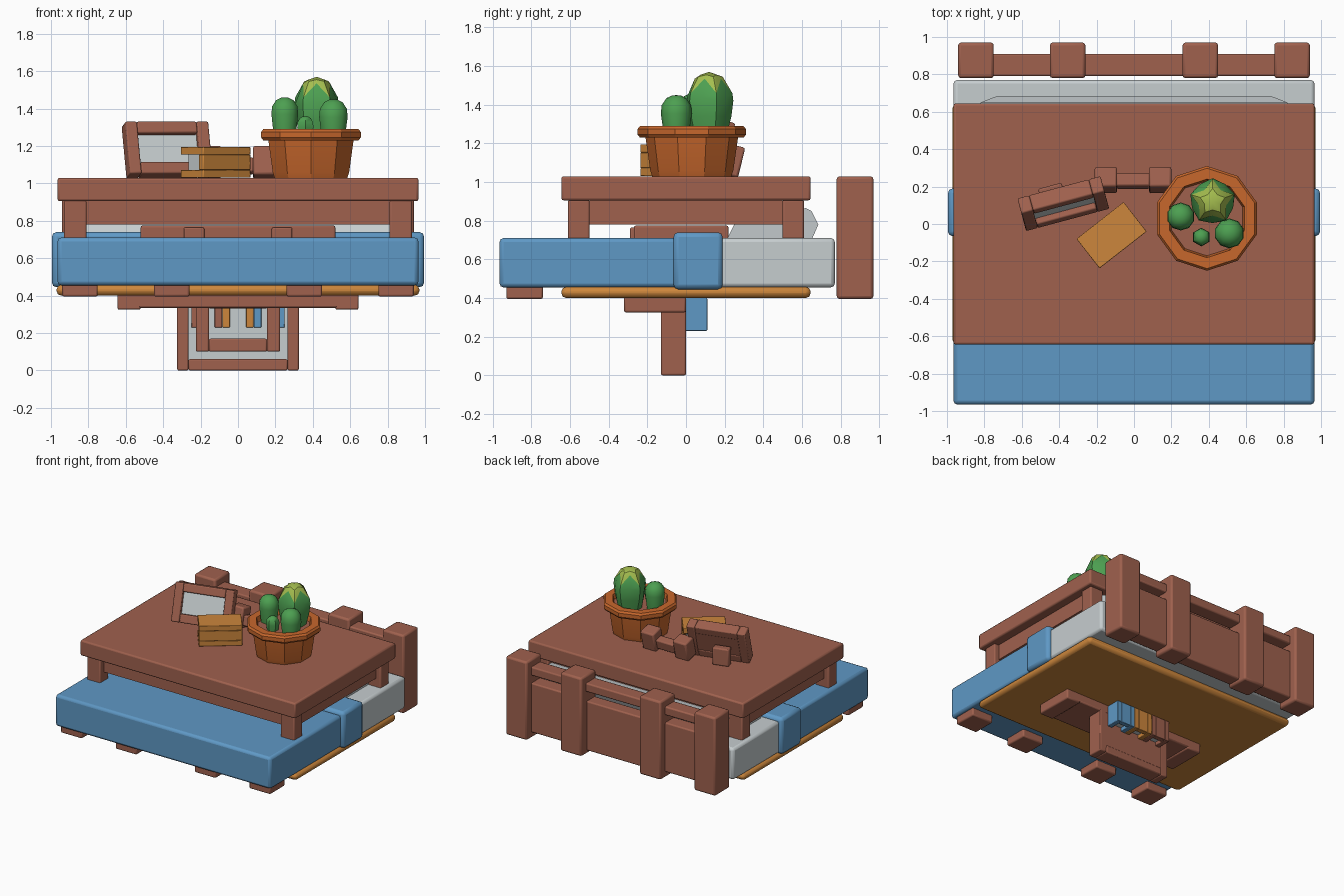
import bpy, bmesh, math
from mathutils import Matrix, Vector

if "Cube" in bpy.data.objects:
    bpy.data.objects.remove(bpy.data.objects["Cube"])


def material(name, r, g, b):
    m = bpy.data.materials.new(name)
    m.diffuse_color = tuple((c / 255) ** 2.2 for c in (r, g, b)) + (1,)
    m.use_nodes = True
    m.node_tree.nodes["Principled BSDF"].inputs["Base Color"].default_value = m.diffuse_color
    return m


BROWN = material("wood brown", 158, 97, 79)
BLUE = material("blanket blue", 95, 151, 196)
GREY = material("linen grey", 197, 204, 206)
ORANGE = material("ochre", 203, 133, 62)
POT = material("terracotta", 198, 103, 48)
GREEN = material("cactus green", 78, 158, 82)
LIME = material("cactus lime", 163, 188, 80)
I = Matrix.Identity(4)


def finish(name, bm, mats, matrix=I, bevel=0, angle=30):
    bmesh.ops.recalc_face_normals(bm, faces=bm.faces)
    me = bpy.data.meshes.new(name)
    bm.to_mesh(me)
    bm.free()
    ob = bpy.data.objects.new(name, me)
    bpy.context.collection.objects.link(ob)
    for m in mats:
        me.materials.append(m)
    ob.matrix_world = matrix
    if bevel:
        mod = ob.modifiers.new("rounded edges", 'BEVEL')
        mod.width, mod.segments = bevel, 2
    bpy.ops.object.select_all(action='DESELECT')
    ob.select_set(True)
    bpy.context.view_layer.objects.active = ob
    bpy.ops.object.shade_smooth_by_angle(angle=math.radians(angle))
    return ob


def boxes(name, mat, items, bevel=0.01, matrix=I):
    """Each item is (x0, x1, y0, y1, z0, z1)."""
    bm = bmesh.new()
    for x0, x1, y0, y1, z0, z1 in items:
        t = Matrix.Translation(((x0 + x1) / 2, (y0 + y1) / 2, (z0 + z1) / 2))
        s = Matrix.Diagonal((x1 - x0, y1 - y0, z1 - z0, 1))
        bmesh.ops.create_cube(bm, size=1, matrix=t @ s)
    return finish(name, bm, [mat], matrix, bevel)


def frame(name, hw, z0, z1, y0, y1, w, matrix=I):
    boxes(name, BROWN, [(-hw, -hw + w, y0, y1, z0, z1), (hw - w, hw, y0, y1, z0, z1),
                        (-hw + w, hw - w, y0, y1, z0, z0 + w),
                        (-hw + w, hw - w, y0, y1, z1 - w, z1)], 0.008, matrix)


def book(name, mat, l, w, t, c, matrix):
    """Length on x, spine at -y, thickness on z, c is the cover thickness."""
    l, w, t = l / 2, w / 2, t / 2
    boxes(name + "_cover", mat, [(-l, l, -w, w, -t, -t + c), (-l, l, -w, w, t - c, t),
                                 (-l, l, -w, -w + c, -t + c, t - c)], 0.004, matrix)
    boxes(name + "_pages", GREY, [(-l + .03, l - .03, -w + c, w - .03, -t + c, t - c)], 0, matrix)


def lathe(name, rings, n, mats, loc, mat_rule=lambda i: 0, angle=30):
    """Each ring is (radius, z) or (ridge radius, ridge z, valley radius, valley z)."""
    bm = bmesh.new()
    rows = []
    for ring in rings:
        if ring[0] == 0:
            rows.append([bm.verts.new((0, 0, ring[1]))] * n)
            continue
        row = []
        for k in range(n):
            r, z = ring[2:] if len(ring) == 4 and k % 2 else ring[:2]
            a = 2 * math.pi * (k + .5) / n
            row.append(bm.verts.new((r * math.cos(a), r * math.sin(a), z)))
        rows.append(row)
    for i in range(len(rows) - 1):
        for k in range(n):
            q = [rows[i][k], rows[i][(k + 1) % n], rows[i + 1][(k + 1) % n], rows[i + 1][k]]
            f = bm.faces.new(list(dict.fromkeys(q)))
            f.material_index = mat_rule(i)
    return finish(name, bm, mats, Matrix.Translation(loc), 0, angle)


# Table: top, legs and apron
boxes("table_top", BROWN, [(-.965, .965, -.645, .645, .905, 1.03)], .012)
boxes("table_legs", BROWN, [(sx - .06, sx + .06, sy - .055, sy + .055, .48, .91)
                            for sx in (-.87, .87) for sy in (-.555, .555)])
boxes("table_apron", BROWN, [(-.82, .82, y - .02, y + .02, .78, .91) for y in (-.54, .54)]
      + [(x - .02, x + .02, -.5, .5, .78, .91) for x in (-.87, .87)], 0)
boxes("under_table_shelf", BROWN, [(-.52, .52, -.27, .22, .6, .775),
                                   (-.29, -.18, -.29, -.2, .6, .765),
                                   (.18, .29, -.29, -.2, .6, .765)])

# Bed: mattress, blanket, folded band, feet
boxes("mattress", GREY, [(-.965, .965, .1, .77, .455, .71)], .02)
boxes("blanket", BLUE, [(-.965, .965, -.965, .18, .455, .71)], .02)
boxes("blanket_fold", BLUE, [(-.995, .995, -.065, .19, .445, .74)], .025)
POSTS = (-.845, -.355, .355, .845)
boxes("bed_feet", BROWN, [(x - .095, x + .095, -.93, -.74, .395, .48) for x in POSTS])

# Headboard: posts, slim top rail and panel
boxes("headboard_posts", BROWN, [(x - .095, x + .095, .78, .97, .395, 1.03) for x in POSTS], .015)
boxes("headboard_panels", BROWN, [(-.84, -.36, .79, .91, .44, .84), (-.36, .36, .79, .9, .42, .82),
                                  (.36, .84, .79, .91, .44, .84)])
boxes("headboard_rail", BROWN, [(-.84, .84, .79, .91, .9, .97)])

# Pillow: side profile extruded across the bed
bm = bmesh.new()
profile = [(.21, .7), (.25, .78), (.45, .84), (.62, .865), (.65, .85), (.685, .78), (.65, .7)]
f = bm.faces.new([bm.verts.new((-.82, y, z)) for y, z in profile])
ext = bmesh.ops.extrude_face_region(bm, geom=[f])["geom"]
bmesh.ops.translate(bm, vec=(1.64, 0, 0), verts=[g for g in ext if isinstance(g, bmesh.types.BMVert)])
for v in bm.verts:
    if v.co.y > .66:
        v.co.x *= .89
finish("pillow", bm, [GREY])

# Rug
boxes("rug", ORANGE, [(-.97, .97, -.645, .645, .4, .458)], .025)

# Hanging shelf with end blocks
boxes("hanging_shelf", BROWN, [(-.54, .54, -.32, 0, .335, .42)])
boxes("shelf_ends", BROWN, [(-.645, -.52, -.32, 0, .325, .42), (.52, .645, -.32, 0, .325, .42)])

# Nested hanging picture frame
frame("outer_frame", .325, 0, .4, -.13, 0, .06)
frame("inner_frame", .225, .1, .4, -.11, -.07, .07)
boxes("hanging_pane", GREY, [(-.28, .28, -.045, -.03, .04, .38)], 0)
boxes("hanging_back", BROWN, [(-.28, .28, -.03, -.004, .04, .38)], 0)

# Upright books with their spines at the back
for label, mat, x in (("brown", BROWN, -.167), ("ochre", ORANGE, 0), ("blue", BLUE, .167)):
    m = Matrix(((0, 0, 1, x), (0, -1, 0, .025), (1, 0, 0, .315), (0, 0, 0, 1)))
    book(label + "_book", mat, .17, .17, .165, .04, m)

# Book lying on the table
book("table_book", ORANGE, .32, .2, .165, .042,
     Matrix.Translation((-.12, -.06, 1.113)) @ Matrix.Rotation(math.radians(38), 4, 'Z'))

# Leaning picture frame with back stand
lean = (Matrix.Translation((-.365, .06, 1.04)) @ Matrix.Rotation(math.radians(15), 4, 'Z')
        @ Matrix.Rotation(math.radians(-20), 4, 'X'))
frame("standing_frame", .23, 0, .295, -.045, .045, .065, lean)
boxes("standing_pane", GREY, [(-.18, .18, -.01, .005, .05, .25)], 0, lean)
boxes("standing_back", BROWN, [(-.18, .18, .005, .04, .05, .25)], 0, lean)
boxes("frame_stand", BROWN, [(-.1, .03, .135, .2, 1.03, 1.17)], .01,
      Matrix.Translation((-.365, .02, 0)) @ Matrix.Rotation(math.radians(15), 4, 'Z'))

# Low rack behind the book
rack = Matrix.Translation((-.005, .215, 1.035)) @ Matrix.Rotation(math.radians(-14), 4, 'X')
boxes("rack_posts", BROWN, [(-.205, -.085, -.055, .055, 0, .16), (.085, .205, -.055, .055, 0, .16)],
      .012, rack)
boxes("rack_bar", BROWN, [(-.09, .09, -.035, .035, .02, .1)], .01, rack)

# Plant pot with rim and soil
lathe("plant_pot", [(0, 1.03), (.205, 1.03), (.215, 1.06), (.24, 1.235), (.268, 1.23), (.28, 1.245),
                    (.28, 1.275), (.268, 1.29), (.21, 1.29), (.2, 1.25), (0, 1.25)],
      10, [POT, BROWN], (.39, .03, 0), lambda i: int(i == 9), 25)

# Tall ribbed cactus with a star-shaped lime crown
lathe("tall_cactus", [(0, 1.24), (.09, 1.24), (.115, 1.34, .105, 1.34), (.125, 1.42, .115, 1.44),
                      (.12, 1.46, .075, 1.535), (.07, 1.545, .045, 1.555), (0, 1.57)],
      10, [GREEN, LIME], (.42, .12, 0), lambda i: int(i >= 4), 30)

# Small round cacti
for label, x, y, r, top in (("left", .25, .04, .075, 1.46), ("right", .51, -.05, .08, 1.45),
                            ("tiny", .36, -.07, .05, 1.36)):
    rings = [(0, 1.24), (r * .8, 1.24), (r, top - r * 1.2), (r * .95, top - r * .65),
             (r * .65, top - r * .2), (r * .3, top - r * .03), (0, top)]
    lathe(label + "_cactus", rings, 10 if r > .06 else 6, [GREEN], (x, y, 0), angle=50)
